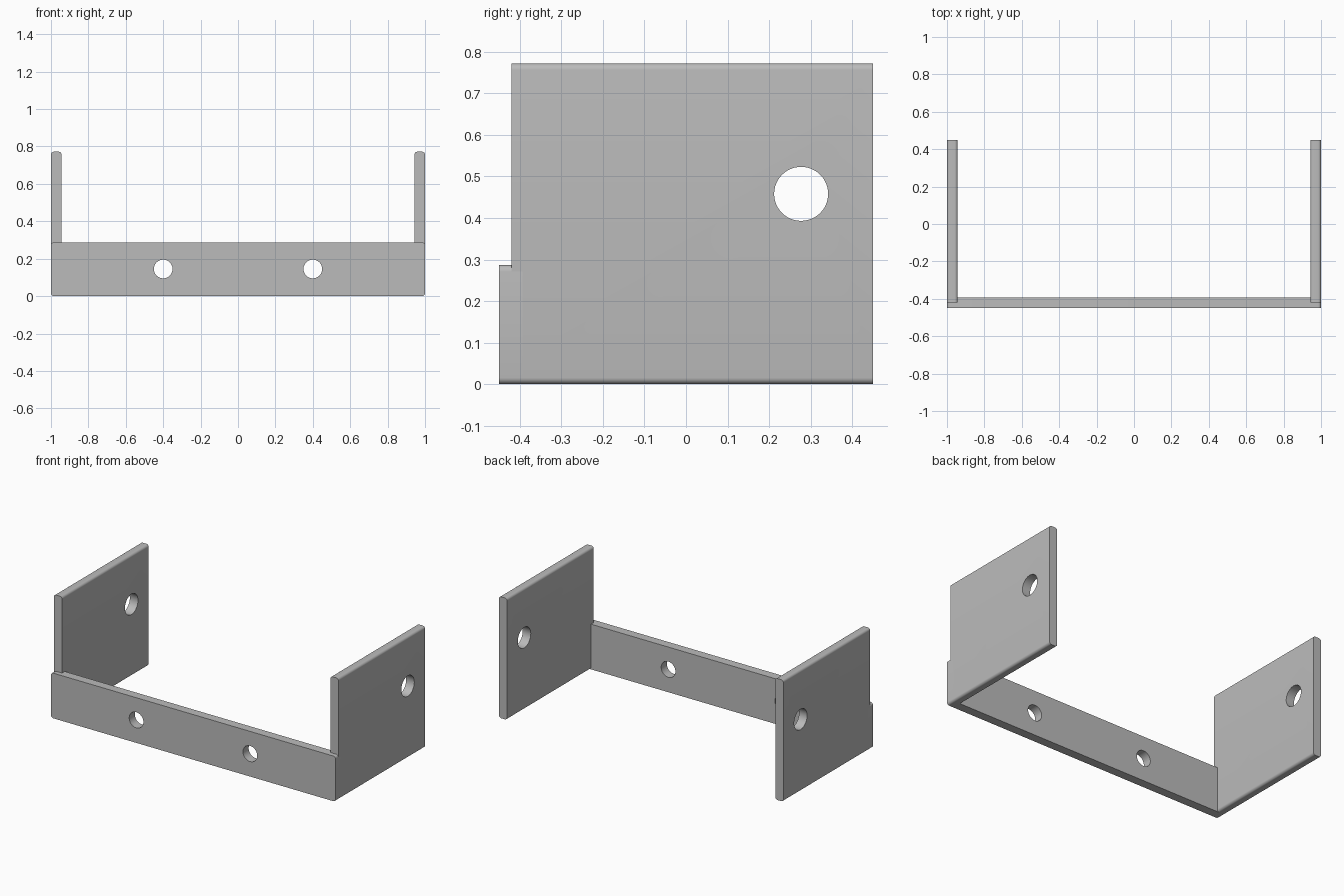
import bpy
import math

cube = bpy.data.objects.get("Cube")
if cube:
    bpy.data.objects.remove(cube, do_unlink=True)

steel = bpy.data.materials.new("plain grey metal")
steel.use_nodes = True
GREY = (0.5, 0.5, 0.5, 1)
steel.diffuse_color = GREY
steel.node_tree.nodes["Principled BSDF"].inputs["Base Color"].default_value = GREY

RADIUS = 0.016


def rounded_plate(name, x0, x1, y0, y1, z0, z1):
    """Rounded rectangle in x-z, extruded along y with crisp ends."""
    outline = []
    corners = [(x1, z1, -1, -1), (x0, z1, 1, -1), (x0, z0, 1, 1), (x1, z0, -1, 1)]
    for quarter, (x, z, dx, dz) in enumerate(corners):
        for step in range(7):
            a = math.pi / 2 * (quarter + step / 6)
            outline.append((x + dx * RADIUS + RADIUS * math.cos(a),
                            z + dz * RADIUS + RADIUS * math.sin(a)))
    n = len(outline)
    verts = [(x, y, z) for y in (y0, y1) for x, z in outline]
    faces = [list(range(n)), list(range(2 * n - 1, n - 1, -1))]
    faces += [[(i + 1) % n, i, n + i, n + (i + 1) % n] for i in range(n)]
    mesh = bpy.data.meshes.new(name)
    mesh.from_pydata(verts, [], faces)
    mesh.materials.append(steel)
    obj = bpy.data.objects.new(name, mesh)
    bpy.context.collection.objects.link(obj)
    return obj


def drill(obj, centre, radius, rotation):
    """Cut a round through hole, then discard the cutter."""
    bpy.ops.mesh.primitive_cylinder_add(vertices=48, radius=radius, depth=0.3,
                                        location=centre, rotation=rotation)
    cutter = bpy.context.object
    cutter.hide_render = True
    cutter.data.materials.append(steel)
    mod = obj.modifiers.new("hole", "BOOLEAN")
    mod.operation = "DIFFERENCE"
    mod.solver = "EXACT"
    mod.object = cutter
    bpy.context.view_layer.objects.active = obj
    bpy.ops.object.modifier_apply(modifier=mod.name)
    bpy.data.objects.remove(cutter, do_unlink=True)


# Front crossbar with two mounting holes
bar = rounded_plate("front_crossbar", -1, 1, -0.45, -0.393, 0, 0.287)
for x in (-0.4, 0.4):
    drill(bar, (x, -0.42, 0.145), 0.05, (math.pi / 2, 0, 0))
parts = [bar]

# Upright side plates, each with one pivot hole
for name, x0, x1 in (("left_side_plate", 0.943, 1), ("right_side_plate", -1, -0.943)):
    plate = rounded_plate(name, x0, x1, -0.42, 0.45, 0, 0.772)
    drill(plate, ((x0 + x1) / 2, 0.277, 0.458), 0.065, (0, math.pi / 2, 0))
    parts.append(plate)

# Smooth the rounded edges and hole walls
bpy.ops.object.select_all(action="DESELECT")
for part in parts:
    part.select_set(True)
bpy.context.view_layer.objects.active = bar
bpy.ops.object.shade_smooth_by_angle(angle=math.radians(30))
